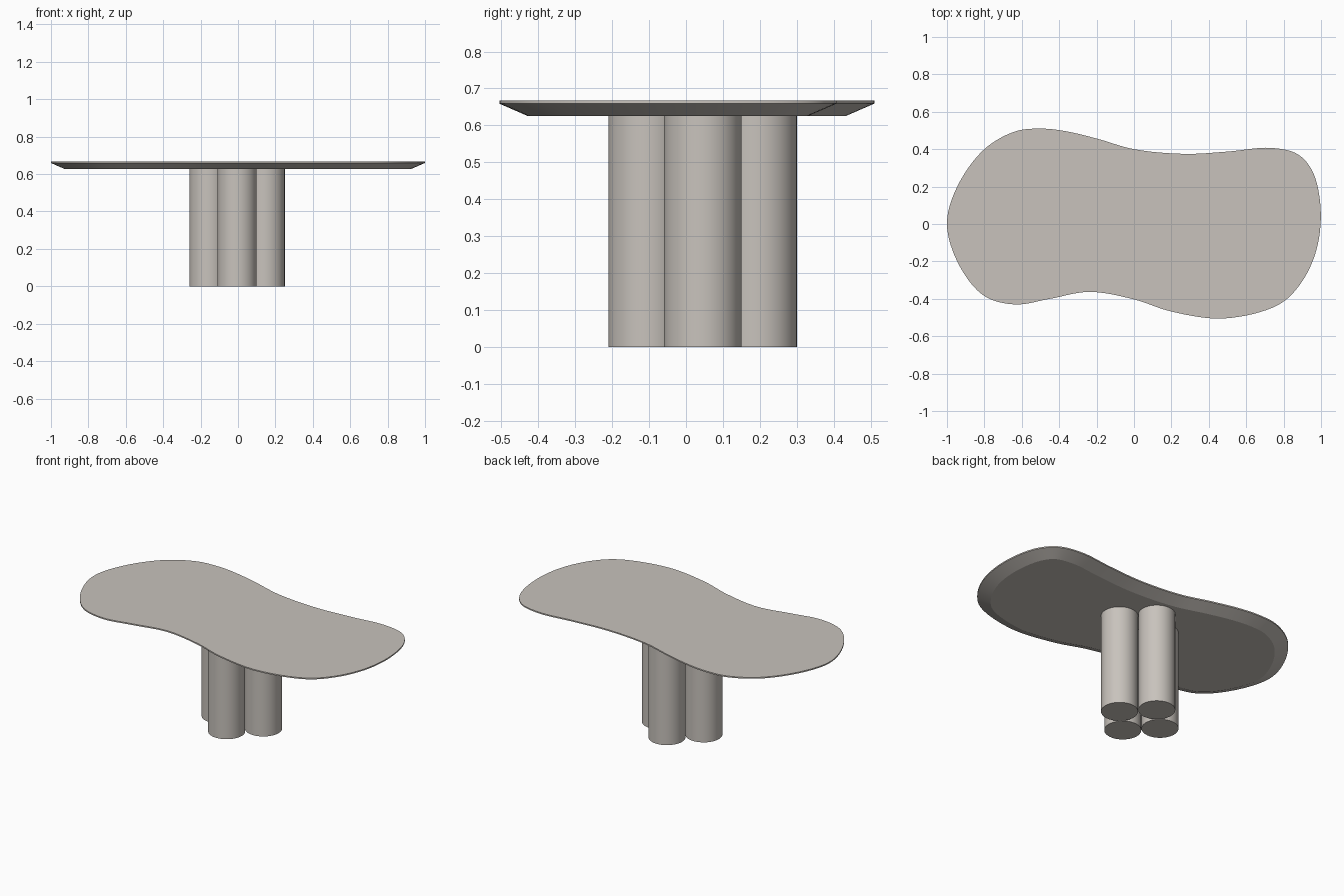
import bpy, bmesh, math
from mathutils import Vector

if "Cube" in bpy.data.objects:
    bpy.data.objects.remove(bpy.data.objects["Cube"])

stone = bpy.data.materials.new("warm grey stone")
stone.diffuse_color = (0.58, 0.545, 0.505, 1)
stone.use_nodes = True
stone.node_tree.nodes["Principled BSDF"].inputs["Base Color"].default_value = stone.diffuse_color


def finish(name, bm):
    """Turn a bmesh into a smooth object with sharp rims."""
    bmesh.ops.recalc_face_normals(bm, faces=bm.faces)
    mesh = bpy.data.meshes.new(name)
    bm.to_mesh(mesh)
    bm.free()
    mesh.materials.append(stone)
    obj = bpy.data.objects.new(name, mesh)
    bpy.context.collection.objects.link(obj)
    bpy.ops.object.select_all(action='DESELECT')
    obj.select_set(True)
    bpy.context.view_layer.objects.active = obj
    bpy.ops.object.shade_smooth_by_angle(angle=math.radians(15))
    return obj


def closed_spline(points, steps):
    """Smooth closed curve through the points (centripetal Catmull-Rom)."""
    pts = [Vector(p) for p in points]
    n, out = len(pts), []
    for i in range(n):
        p = [pts[(i + k) % n] for k in (-1, 0, 1, 2)]
        d = [math.sqrt((p[k + 1] - p[k]).length) for k in range(3)]
        m1 = d[1] * ((p[1] - p[0]) / d[0] - (p[2] - p[0]) / (d[0] + d[1])) + (p[2] - p[1])
        m2 = d[1] * ((p[3] - p[2]) / d[2] - (p[3] - p[1]) / (d[1] + d[2])) + (p[2] - p[1])
        for s in range(steps):
            t = s / steps
            out.append((2*t**3 - 3*t**2 + 1) * p[1] + (t**3 - 2*t**2 + t) * m1
                       + (3*t**2 - 2*t**3) * p[2] + (t**3 - t**2) * m2)
    return out


# Freeform outline of the table top, clockwise from the left end
outline = closed_spline([
    (-1, 0), (-0.945, 0.2), (-0.8, 0.4), (-0.635, 0.495), (-0.5, 0.51),
    (-0.37, 0.497), (-0.2, 0.457), (0, 0.4), (0.27, 0.375), (0.5, 0.387),
    (0.73, 0.407), (0.875, 0.373), (0.955, 0.28), (0.998, 0.08),
    (0.975, -0.14), (0.89, -0.32), (0.77, -0.433), (0.48, -0.505),
    (0.2, -0.468), (0, -0.403), (-0.24, -0.363), (-0.45, -0.4),
    (-0.635, -0.43), (-0.8, -0.385), (-0.935, -0.22)], 8)


def inset(points, amount):
    """Offset a clockwise outline inwards along its normals."""
    res = []
    for i, p in enumerate(points):
        t = (points[(i + 1) % len(points)] - points[i - 1]).normalized()
        res.append(p + Vector((t.y, -t.x)) * amount)
    return res


# Table top: thin vertical rim, then a bevel running in to the underside
bm = bmesh.new()
rings = []
for amount, z in ((0, 0.667), (0, 0.659), (0.076, 0.626)):
    rings.append([bm.verts.new((p.x, p.y, z)) for p in inset(outline, amount)])
n = len(outline)
for a, b in zip(rings, rings[1:]):
    for i in range(n):
        j = (i + 1) % n
        bm.faces.new((a[i], a[j], b[j], b[i]))
bm.faces.new(rings[0])
bm.faces.new(rings[-1])
finish("table_top", bm)

# Four round columns clustered in a diamond
LEG_HEIGHT, LEG_RADIUS, SPREAD = 0.63, 0.105, 0.15
for name, dx, dy in (("front_leg", 0, -1), ("right_leg", 1, 0),
                     ("back_leg", 0, 1), ("left_leg", -1, 0)):
    bm = bmesh.new()
    bmesh.ops.create_cone(bm, cap_ends=True, segments=64, radius1=LEG_RADIUS,
                          radius2=LEG_RADIUS, depth=LEG_HEIGHT)
    bmesh.ops.translate(bm, verts=bm.verts, vec=(
        -0.005 + dx * SPREAD, 0.045 + dy * SPREAD, LEG_HEIGHT / 2))
    finish(name, bm)
